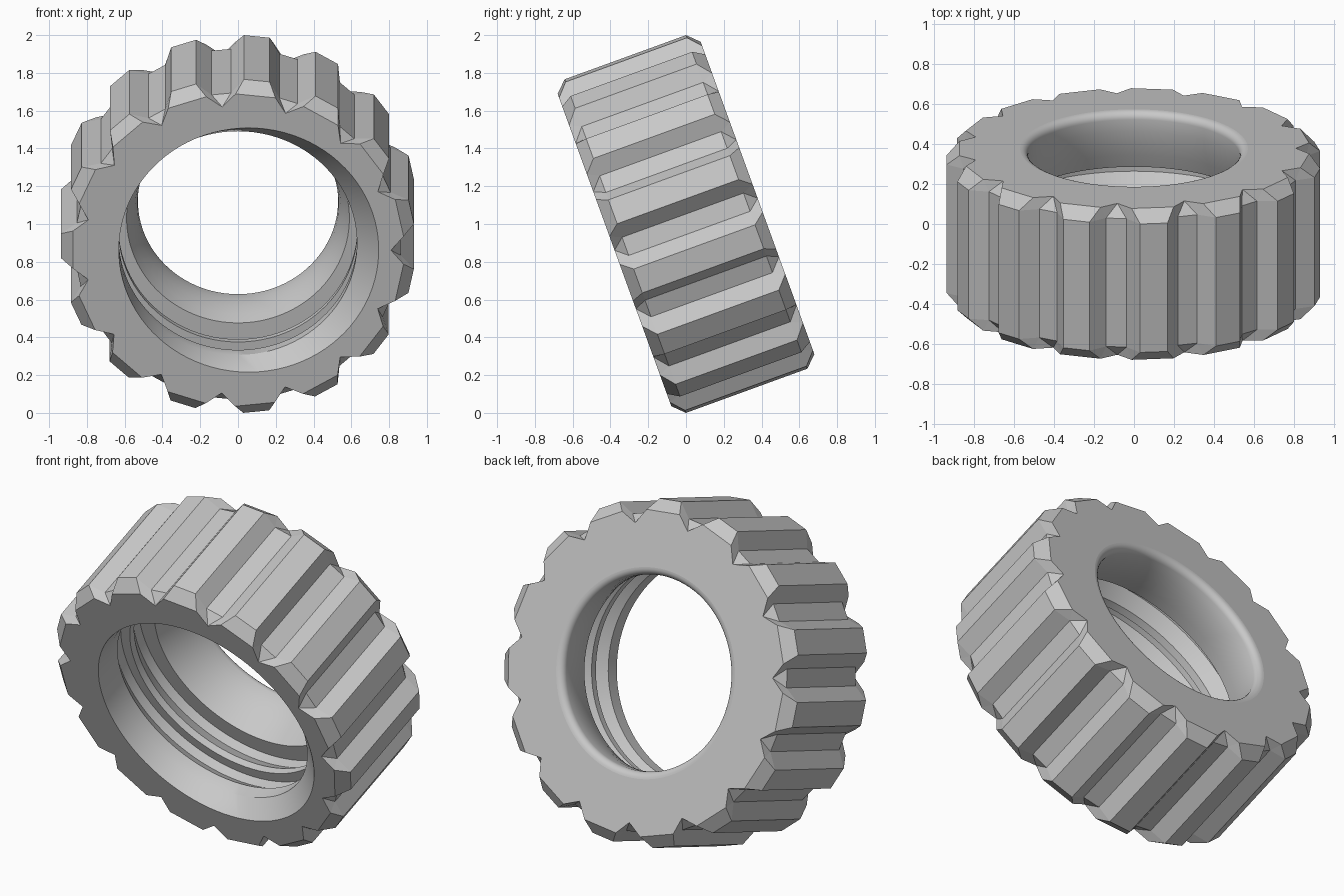
import bpy, bmesh, math
from math import sin, cos, radians, pi

if "Cube" in bpy.data.objects:
    bpy.data.objects.remove(bpy.data.objects["Cube"])

TEETH, SEG, TILT = 15, 90, radians(20)
HALF, SHOULDER = 0.403, 0.342            # half width at the face / at the tooth shoulder

mat = bpy.data.materials.new("grey")
mat.diffuse_color = (0.58, 0.58, 0.58, 1)
mat.use_nodes = True
mat.node_tree.nodes["Principled BSDF"].inputs["Base Color"].default_value = mat.diffuse_color

bm = bmesh.new()


def vert(r, deg, a, off=0.0):
    """Vertex at radius r, angle from the top, position a along the tilted axis."""
    x, v = off + r * sin(radians(deg)), r * cos(radians(deg))
    return bm.verts.new((x, a * cos(TILT) - v * sin(TILT), 1 + a * sin(TILT) + v * cos(TILT)))


# Toothed tread: shoulder rings and face outlines at both ends
ends = []
for side in (-1, 1):
    shoulder, outline = [], []
    for k in range(TEETH):
        c = 6.1 + 360 / TEETH * k
        shoulder.append([vert(r, c + d, side * SHOULDER) for r, d in
                         ((0.94, -4.2), (0.94, 4.2), (0.863, 8.6), (0.863, 15.4))])
        outline.append([vert(r, c + d, side * HALF) for r, d in
                        ((0.88, -6.9), (0.88, 6.9), (0.81, 12))])
    ends.append((shoulder, outline))

front, back = [sum(s, []) for s, o in ends]
for i in range(len(front)):
    j = (i + 1) % len(front)
    bm.faces.new((front[i], front[j], back[j], back[i]))

# Chamfered tooth ends and the notches between them
for shoulder, outline in ends:
    for k in range(TEETH):
        t1, t2, g1, g2 = shoulder[k]
        f1, f2, apex = outline[k]
        n, nf = shoulder[(k + 1) % TEETH][0], outline[(k + 1) % TEETH][0]
        bm.faces.new((t1, t2, f2, f1))
        for tri in ((t2, g1, f2), (g1, apex, f2), (g1, g2, apex), (g2, n, nf), (g2, nf, apex)):
            bm.faces.new(tri)

# Bore: offset mouth, two ridges with grooves behind them, flared bore and rounded back lip
profile = [(0.688, -HALF, 0.057), (0.63, -0.295, 0), (0.632, -0.213, 0),
           (0.69, -0.15, 0), (0.69, -0.09, 0), (0.632, -0.09, 0), (0.632, -0.047, 0),
           (0.69, 0.03, 0), (0.69, 0.09, 0), (0.59, 0.09, 0),
           (0.565, 0.16, 0), (0.545, 0.23, 0), (0.533, 0.30, 0)]
profile += [(0.57 - 0.04 * cos(q * pi / 12), 0.363 + 0.04 * sin(q * pi / 12), 0) for q in range(7)]
rings = [[vert(r, 360 / SEG * i, a, off) for i in range(SEG)] for r, a, off in profile]
for p, q in zip(rings, rings[1:]):
    for i in range(SEG):
        j = (i + 1) % SEG
        bm.faces.new((p[i], p[j], q[j], q[i])).smooth = True

# Flat side walls between the tooth outline and the bore
for (shoulder, outline), ring in zip(ends, (rings[0], rings[-1])):
    edges = []
    for loop in (sum(outline, []), ring):
        for i in range(len(loop)):
            pair = (loop[i], loop[(i + 1) % len(loop)])
            edges.append(bm.edges.get(pair) or bm.edges.new(pair))
    bmesh.ops.triangle_fill(bm, edges=edges, use_beauty=True)

bmesh.ops.recalc_face_normals(bm, faces=bm.faces)
for e in bm.edges:
    e.smooth = e.calc_face_angle(0) < radians(30)

mesh = bpy.data.meshes.new("ring_tyre")
bm.to_mesh(mesh)
bm.free()
mesh.materials.append(mat)
tyre = bpy.data.objects.new("ring_tyre", mesh)
bpy.context.collection.objects.link(tyre)
